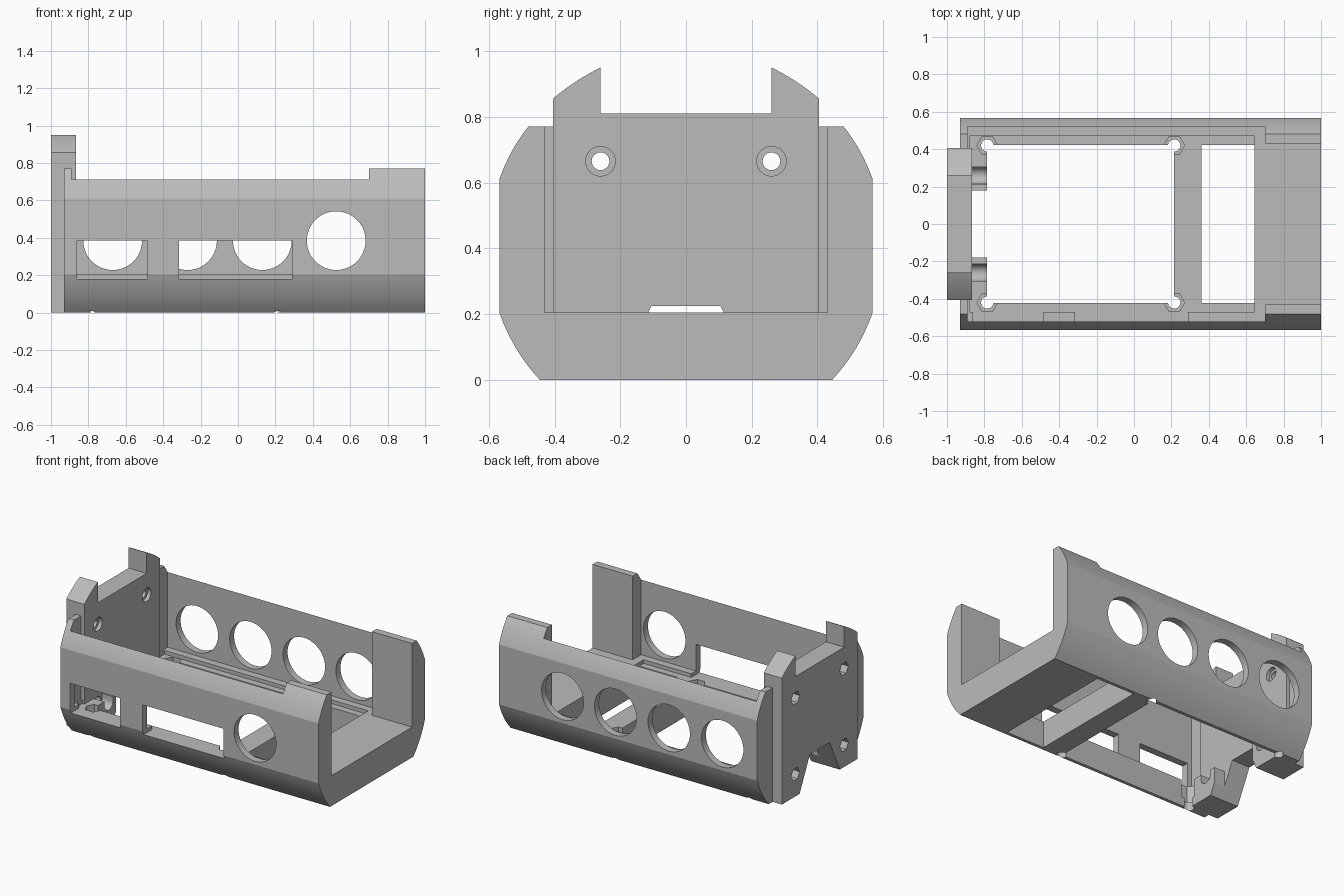
import bpy, bmesh, math
from mathutils import Vector

cube = bpy.data.objects.get("Cube")
if cube:
    bpy.data.objects.remove(cube, do_unlink=True)

gray = bpy.data.materials.new("plain_gray")
gray.use_nodes = True
gray.diffuse_color = (0.5, 0.5, 0.5, 1)
gray.node_tree.nodes["Principled BSDF"].inputs["Base Color"].default_value = (0.5, 0.5, 0.5, 1)


def prism(name, points, axis, start, end):
    """Extrude a 2D outline along an axis; outline uses the other two axes in order."""
    place = {"x": lambda p, t: (t, p[0], p[1]),
             "y": lambda p, t: (p[0], t, p[1]),
             "z": lambda p, t: (p[0], p[1], t)}[axis]
    bm = bmesh.new()
    base = bm.faces.new([bm.verts.new(place(p, start)) for p in points])
    moved = bmesh.ops.extrude_face_region(bm, geom=[base])["geom"]
    shift = Vector(place((0, 0), end - start))
    bmesh.ops.translate(bm, vec=shift, verts=[g for g in moved if isinstance(g, bmesh.types.BMVert)])
    bmesh.ops.recalc_face_normals(bm, faces=bm.faces)
    mesh = bpy.data.meshes.new(name)
    bm.to_mesh(mesh)
    bm.free()
    mesh.materials.append(gray)
    obj = bpy.data.objects.new(name, mesh)
    bpy.context.collection.objects.link(obj)
    return obj


def box(name, x, y, z):
    return prism(name, [(x[0], y[0]), (x[1], y[0]), (x[1], y[1]), (x[0], y[1])], "z", z[0], z[1])


def circle(cx, cy, r, sides=48, turn=0):
    return [(cx + r * math.cos(turn + math.tau * i / sides),
             cy + r * math.sin(turn + math.tau * i / sides)) for i in range(sides)]


def curve(a, c, b, steps=8):
    ts = [i / steps for i in range(steps + 1)]
    return [tuple((1 - t) ** 2 * a[k] + 2 * t * (1 - t) * c[k] + t * t * b[k] for k in (0, 1)) for t in ts]


def mirrored(half):
    return half + [(-y, z) for y, z in reversed(half)]


def combine(target, tool, operation="DIFFERENCE"):
    """Boolean one object into another, bake it, and discard the tool."""
    mod = target.modifiers.new("boolean", "BOOLEAN")
    mod.operation, mod.solver, mod.object = operation, "EXACT", tool
    graph = bpy.context.evaluated_depsgraph_get()
    mesh = bpy.data.meshes.new_from_object(target.evaluated_get(graph))
    target.modifiers.clear()
    target.data = mesh
    bpy.data.objects.remove(tool, do_unlink=True)


# Tray shell with curved lower and upper flanks
half = curve((0.445, 0), (0.528, 0.09), (0.568, 0.205)) + curve((0.568, 0.61), (0.536, 0.70), (0.48, 0.77))
body = prism("enclosure_body", mirrored(half), "x", -0.93, 1)

# Main cavity, narrower open end, and sunken floor
combine(body, box("cavity", (-0.89, 0.70), (-0.52, 0.52), (0.205, 1.2)))
combine(body, box("end_channel", (0.65, 1.1), (-0.43, 0.43), (0.205, 1.2)))
combine(body, box("floor_recess", (-0.88, 0.645), (-0.47, 0.47), (0.18, 0.5)))

# Floor openings on either side of the crossbar, and the gap by the end plate
combine(body, box("floor_opening", (-0.785, 0.215), (-0.423, 0.423), (-0.1, 0.4)))
combine(body, box("small_opening", (0.36, 0.645), (-0.423, 0.423), (-0.1, 0.4)))
combine(body, box("plate_gap", (-0.89, -0.77), (-0.18, 0.18), (-0.1, 0.4)))

# Channels in the floor strip that clear the lower bolts
for side in (-1, 1):
    y = 0.26 * side
    slot = [(y - 0.045, 0.4)] + [(y + 0.045 * math.cos(a), 0.15 + 0.045 * math.sin(a))
                                for a in [math.pi + math.pi * i / 16 for i in range(17)]] + [(y + 0.045, 0.4)]
    combine(body, prism("bolt_channel", slot, "x", -0.88, -0.77))

# End plate with two horns
horn = [(0.405, 0)] + curve((0.405, 0.855), (0.338, 0.912), (0.26, 0.95)) + [(0.26, 0.81)]
combine(body, prism("end_plate", mirrored(horn), "x", -1, -0.865), "UNION")

# Notch under the end plate
combine(body, prism("plate_notch", mirrored([(0.225, -0.02), (0.215, 0), (0.105, 0.225)]), "x", -1.1, -0.75))

# Plate bolt holes: bore, outer hex pocket, inner counterbore
for y in (-0.26, 0.26):
    for z in (0.15, 0.665):
        combine(body, prism("bore", circle(y, z, 0.027, 24), "x", -1.1, -0.8))
        combine(body, prism("hex_pocket", circle(y, z, 0.045, 6), "x", -1.1, -0.95))
    combine(body, prism("counterbore", circle(y, 0.665, 0.045, 32), "x", -0.89, -0.8))

# Corner screw holes with hex nut pockets
for x in (-0.785, 0.215):
    for y in (-0.42, 0.42):
        combine(body, prism("screw_hole", circle(x, y, 0.033, 24), "z", -0.1, 0.3))
        combine(body, prism("nut_pocket", circle(x, y, 0.055, 6), "z", 0.06, 0.3))

# Round ports: four in the back wall, one in the front wall
for x in (-0.67, -0.27, 0.13, 0.525):
    combine(body, prism("back_port", circle(x, 0.385, 0.157), "y", 0.475, 0.8))
combine(body, prism("front_port", circle(0.525, 0.385, 0.157), "y", -0.8, -0.475))

# Rectangular windows in the front wall
for x in ((-0.86, -0.485), (-0.315, 0.29)):
    combine(body, box("front_window", x, (-0.8, -0.46), (0.18, 0.385)))

bpy.ops.object.select_all(action="DESELECT")
body.select_set(True)
bpy.context.view_layer.objects.active = body
bpy.ops.object.shade_smooth_by_angle(angle=math.radians(20))
